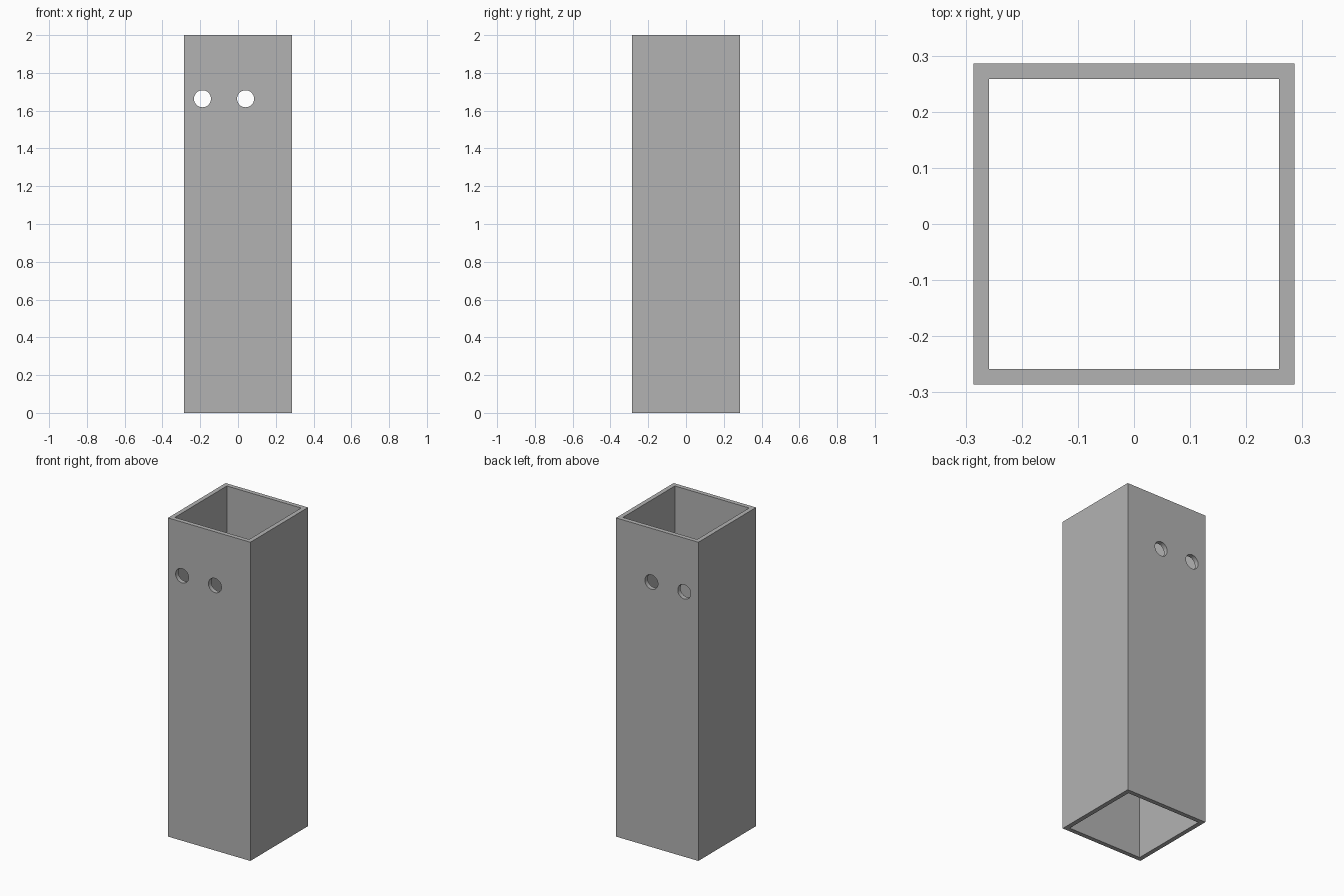
import bpy
from math import radians

default = bpy.data.objects.get("Cube")
if default:
    bpy.data.objects.remove(default, do_unlink=True)

HEIGHT = 2.0
OUTER = 0.572
INNER = 0.516
HOLE_RADIUS = 0.045
HOLE_Z = 1.663
HOLE_XS = (-0.188, 0.04)

grey = bpy.data.materials.new("plain grey")
grey.use_nodes = True
grey.diffuse_color = (0.45, 0.45, 0.45, 1)
grey.node_tree.nodes["Principled BSDF"].inputs["Base Color"].default_value = grey.diffuse_color


def box(name, width, height):
    bpy.ops.mesh.primitive_cube_add(size=1, location=(0, 0, HEIGHT / 2))
    obj = bpy.context.object
    obj.name = name
    obj.scale = (width, width, height)
    bpy.ops.object.transform_apply(location=True, rotation=True, scale=True)
    obj.data.materials.append(grey)
    return obj


def cut(target, cutter):
    """Subtract the cutter from the target, then discard it."""
    cutter.hide_render = True
    mod = target.modifiers.new("cut", "BOOLEAN")
    mod.operation = "DIFFERENCE"
    mod.solver = "EXACT"
    mod.object = cutter
    bpy.context.view_layer.objects.active = target
    bpy.ops.object.modifier_apply(modifier=mod.name)
    bpy.data.objects.remove(cutter, do_unlink=True)


# Square tube, open at both ends
tube = box("square_tube", OUTER, HEIGHT)
cut(tube, box("bore_cutter", INNER, HEIGHT * 1.2))

# Pair of round holes through the front and back walls
for x in HOLE_XS:
    bpy.ops.mesh.primitive_cylinder_add(
        vertices=48, radius=HOLE_RADIUS, depth=1,
        location=(x, 0, HOLE_Z), rotation=(radians(90), 0, 0))
    hole = bpy.context.object
    hole.name = "hole_cutter"
    hole.data.materials.append(grey)
    cut(tube, hole)

# Smooth hole walls, crisp tube edges
bpy.ops.object.select_all(action="DESELECT")
tube.select_set(True)
bpy.context.view_layer.objects.active = tube
bpy.ops.object.shade_smooth_by_angle(angle=radians(30))
